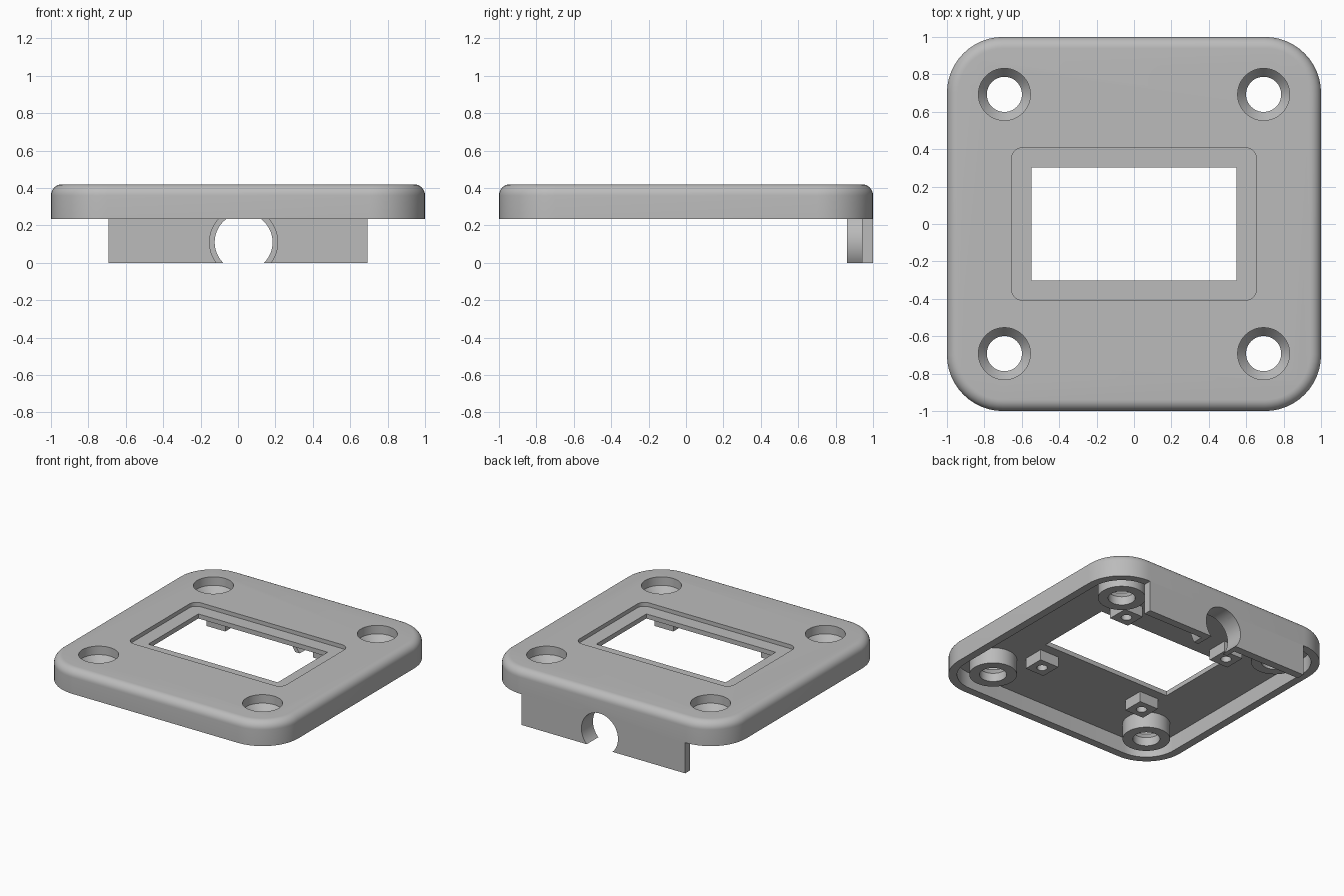
import bpy, bmesh
from math import sin, cos, pi
from mathutils import Matrix, Vector

if "Cube" in bpy.data.objects:
    bpy.data.objects.remove(bpy.data.objects["Cube"])

grey = bpy.data.materials.new("plain_grey")
grey.use_nodes = True
GREY = (0.5, 0.5, 0.5, 1)
grey.diffuse_color = GREY
grey.node_tree.nodes["Principled BSDF"].inputs["Base Color"].default_value = GREY


def loft(name, rings):
    """Solid skinned through equal-sized rings of points, capped at both ends."""
    bm = bmesh.new()
    loops = [[bm.verts.new(p) for p in ring] for ring in rings]
    n = len(loops[0])
    for a, b in zip(loops, loops[1:]):
        for i in range(n):
            j = (i + 1) % n
            bm.faces.new((a[i], a[j], b[j], b[i]))
    bm.faces.new(loops[0])
    bm.faces.new(loops[-1])
    bmesh.ops.recalc_face_normals(bm, faces=bm.faces)
    mesh = bpy.data.meshes.new(name)
    bm.to_mesh(mesh)
    bm.free()
    mesh.materials.append(grey)
    ob = bpy.data.objects.new(name, mesh)
    bpy.context.collection.objects.link(ob)
    return ob


def rounded(hx, hy, r, z, steps=12):
    """Rounded rectangle ring, counter-clockwise."""
    ring = []
    for k, (sx, sy) in enumerate(((1, 1), (-1, 1), (-1, -1), (1, -1))):
        for i in range(steps + 1):
            a = (k + i / steps) * pi / 2
            ring.append((sx * (hx - r) + r * cos(a), sy * (hy - r) + r * sin(a), z))
    return ring


def turned(name, profile, centre=(0, 0), n=48):
    """Round solid about a vertical axis from (radius, z) pairs."""
    return loft(name, [[(centre[0] + r * cos(2 * pi * i / n),
                         centre[1] + r * sin(2 * pi * i / n), z)
                        for i in range(n)] for r, z in profile])


def box(name, lo, hi):
    return loft(name, [[(lo[0], lo[1], z), (hi[0], lo[1], z),
                        (hi[0], hi[1], z), (lo[0], hi[1], z)] for z in (lo[2], hi[2])])


def boolean(target, tool, operation="DIFFERENCE", keep=False):
    """Apply a boolean and discard the tool."""
    mod = target.modifiers.new("cut", "BOOLEAN")
    mod.operation, mod.solver, mod.object = operation, "EXACT", tool
    graph = bpy.context.evaluated_depsgraph_get()
    mesh = bpy.data.meshes.new_from_object(target.evaluated_get(graph))
    target.modifiers.clear()
    target.data = mesh
    if not keep:
        bpy.data.objects.remove(tool)


BASE, CEILING, TOP = 0.235, 0.355, 0.42
WALL, FILLET = 0.06, 0.06
CORNERS = [(sx, sy) for sx in (-1, 1) for sy in (-1, 1)]

# Cover plate with rounded top edge
rings = [rounded(1, 1, 0.3, BASE)]
for i in range(9):
    a = i / 8 * pi / 2
    inset = FILLET * (1 - cos(a))
    rings.append(rounded(1 - inset, 1 - inset, 0.3 - inset, TOP - FILLET + FILLET * sin(a)))
cover = loft("cover_plate", rings)

# Hollow underside, recessed window frame and window opening
inner = 1 - WALL
boolean(cover, loft("cavity", [rounded(inner, inner, 0.24, z) for z in (0, CEILING)]))
boolean(cover, loft("recess", [rounded(0.655, 0.408, 0.06, z) for z in (TOP - 0.03, 0.6)]))
boolean(cover, box("window", (-0.547, -0.302, 0), (0.547, 0.302, 0.6)))

# Screw bosses with sunk holes
for sx, sy in CORNERS:
    at = (0.693 * sx, 0.693 * sy)
    boolean(cover, turned("boss", [(0.165, BASE), (0.165, 0.39)], at), "UNION")
    boolean(cover, turned("screw_hole", [(0.094, 0.1), (0.094, 0.3),
                                         (0.139, CEILING), (0.139, 0.6)], at))

# Small mounting lugs with pin holes
for sx, sy in CORNERS:
    x, y, h = 0.45 * sx, 0.455 * sy, 0.08
    boolean(cover, box("lug", (x - h, y - h, 0.275), (x + h, y + h, 0.375)), "UNION")
    boolean(cover, turned("pin_hole", [(0.037, 0.2), (0.037, 0.345)], (x, y), 24))

# Back tab and cable collar
tab = box("back_tab", (-0.693, inner, 0), (0.693, 1, BASE))
lay_down = Matrix.Translation(Vector((0.03, 0, 0.11))) @ Matrix.Rotation(-pi / 2, 4, "X")
collar = turned("cable_collar", [(0.185, 0.86), (0.185, inner)])
collar.data.transform(lay_down)
tunnel = turned("tunnel", [(0.155, 0.8), (0.155, 1.1)])
tunnel.data.transform(lay_down)
boolean(collar, box("floor_cut", (-1, 0.5, -1), (1, 1.5, 0)))
for part in (cover, tab, collar):
    boolean(part, tunnel, keep=True)
bpy.data.objects.remove(tunnel)

# Smooth round surfaces, keep crisp edges
bpy.ops.object.select_all(action="DESELECT")
for part in (cover, tab, collar):
    part.select_set(True)
bpy.context.view_layer.objects.active = cover
bpy.ops.object.shade_smooth_by_angle()
